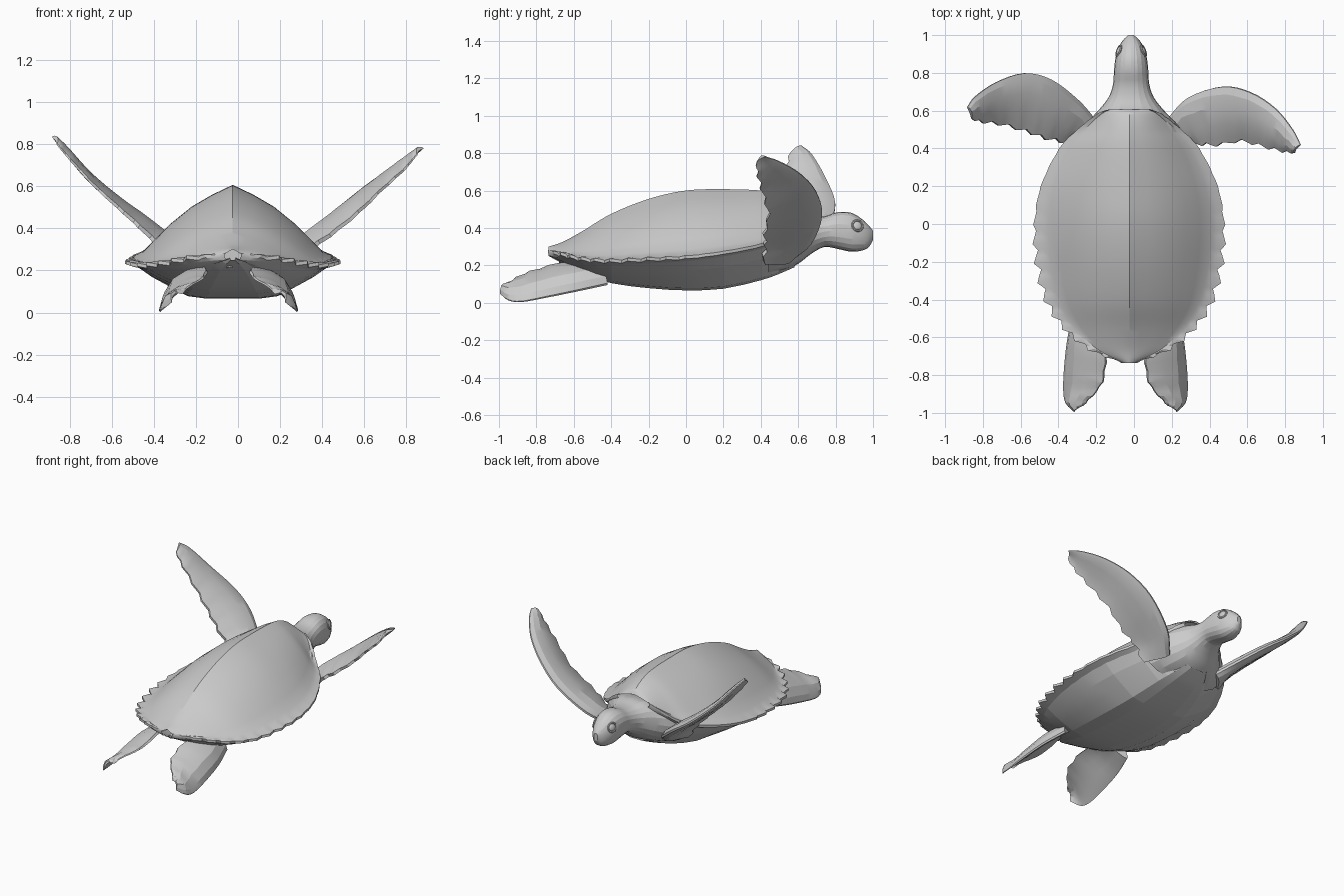
import bpy, bmesh, math
from mathutils import Vector

if "Cube" in bpy.data.objects:
    bpy.data.objects.remove(bpy.data.objects["Cube"])

CX = -0.025  # ridge line of the body


def resample(rows, sub):
    """Catmull-Rom through equal-length rows of numbers."""
    out, n = [], len(rows)
    for i in range(n - 1):
        p1, p2 = rows[i], rows[i + 1]
        p0 = rows[i - 1] if i else [2 * a - b for a, b in zip(p1, p2)]
        p3 = rows[i + 2] if i + 2 < n else [2 * b - a for a, b in zip(p1, p2)]
        for k in range(sub):
            t = k / sub
            out.append([b + 0.5 * t * ((c - a) + t * (2 * a - 5 * b + 4 * c - d + t * (3 * (b - c) + d - a)))
                        for a, b, c, d in zip(p0, p1, p2, p3)])
    out.append(list(rows[-1]))
    return out


def finish(ob, angle=32):
    bpy.ops.object.select_all(action='DESELECT')
    ob.select_set(True)
    bpy.context.view_layer.objects.active = ob
    bpy.ops.object.shade_smooth_by_angle(angle=math.radians(angle))


def loft(name, rings, closed=True, caps=True, angle=32):
    bm = bmesh.new()
    vs = [[bm.verts.new(p) for p in r] for r in rings]
    n = len(vs[0])
    for a, b in zip(vs, vs[1:]):
        for j in range(n if closed else n - 1):
            k = (j + 1) % n
            bm.faces.new((a[j], a[k], b[k], b[j]))
    if caps:
        bm.faces.new(vs[0])
        bm.faces.new(vs[-1][::-1])
    bmesh.ops.recalc_face_normals(bm, faces=bm.faces[:])
    me = bpy.data.meshes.new(name)
    bm.to_mesh(me)
    bm.free()
    ob = bpy.data.objects.new(name, me)
    bpy.context.collection.objects.link(ob)
    finish(ob, angle)
    return ob


# Shell stations: y, half width, rim z, ridge z, belly z
body = [(-.735, .035, .28, .30, .25), (-.66, .20, .265, .325, .21), (-.55, .335, .24, .385, .155),
        (-.4, .435, .23, .475, .105), (-.2, .485, .238, .555, .078), (0, .50, .25, .60, .066),
        (.2, .468, .275, .607, .075), (.4, .37, .315, .60, .12), (.5, .275, .36, .578, .155),
        (.58, .175, .44, .535, .19), (.605, .12, .475, .505, .2)]
dome = [(.9, -.028, 0), (1, -.016, 0), (1, 0, 0), (.93, .004, .03), (.86, 0, .1), (.75, 0, .26),
        (.6, 0, .47), (.4, 0, .70), (.2, 0, .865)]
shell_rings, belly_rings = [], []
for i, (y, w, rim, ridge, zb) in enumerate(resample(body, 6)):
    # saw-toothed rim growing towards the rear
    amp = 0.034 * min(1, max(0.1, (0.15 - y) / 0.35))
    tooth = amp * (0.6 - (i % 3) / 2) * min(1, w / .2)
    half = []
    for t, dz, f in dome:
        edge = t > .95
        half.append((t * w + (tooth if edge else 0), y - (abs(tooth) * .5 if edge else 0),
                     rim + dz + (ridge - rim) * f + (tooth * .3 if edge else 0)))
    shell_rings.append([(CX + x, yy, z) for x, yy, z in half] + [(CX, y, ridge)]
                       + [(CX - x, yy, z) for x, yy, z in half[::-1]])
    # belly section hanging under the rim
    top = rim - .026
    under = [(.91 * w, top), (.77 * w, top + (zb - top) * .33), (.6 * w, top + (zb - top) * .64),
             (.43 * w, zb + .012), (.25 * w, zb)]
    belly_rings.append([(CX + x, y, z) for x, z in under] + [(CX, y, zb)]
                       + [(CX - x, y, z) for x, z in under[::-1]])
loft("shell", shell_rings, closed=False, caps=False, angle=28)
loft("belly", belly_rings[:-6:3], closed=False, caps=False, angle=7)

# Shoulders, neck and head
head = [(.44, .30, .145, .42), (.52, .25, .17, .455), (.60, .175, .208, .472), (.67, .12, .262, .46),
        (.74, .096, .298, .462), (.81, .091, .288, .484), (.88, .083, .273, .482),
        (.935, .066, .278, .452), (.975, .042, .295, .415), (1.0, .014, .335, .385)]
rings = []
for y, w, lo, hi in resample(head, 3):
    c, h = (lo + hi) / 2, (hi - lo) / 2
    ring = []
    for k in range(20):
        a = k * math.tau / 20
        s, co = math.sin(a), math.cos(a)
        ring.append((-.015 + w * math.copysign(abs(co) ** .85, co), y, c + h * math.copysign(abs(s) ** .9, s)))
    rings.append(ring)
loft("head_and_neck", rings, angle=14)

# Eyes with lids
for s, side in ((1, "right"), (-1, "left")):
    loc = Vector((-.015 + s * .066, .917, .412))
    rot = Vector((s, .38, .28)).to_track_quat('Z', 'Y').to_euler()
    bpy.ops.mesh.primitive_uv_sphere_add(segments=14, ring_count=8, radius=.024, location=loc, rotation=rot)
    bpy.context.object.name = side + "_eye"
    bpy.context.object.scale = (1, 1, .4)
    finish(bpy.context.object)
    bpy.ops.mesh.primitive_torus_add(major_segments=14, minor_segments=6, major_radius=.029,
                                     minor_radius=.006, location=loc, rotation=rot)
    bpy.context.object.name = side + "_eyelid"
    finish(bpy.context.object)


def flipper(name, rows, sub, tooth, camber, mirror_at=None):
    """rows: leading edge xyz, trailing edge xyz, thickness."""
    pts = resample(rows, sub)
    rings = []
    for i, r in enumerate(pts):
        a, b = max(i - 1, 0), min(i + 1, len(pts) - 1)
        L, T, th = Vector(r[:3]), Vector(r[3:6]), r[6]
        mid = lambda q: (Vector(q[:3]) + Vector(q[3:6])) / 2
        nrm = (mid(pts[b]) - mid(pts[a])).cross(T - L).normalized()
        if nrm.z < 0:
            nrm = -nrm
        T = T + (T - L).normalized() * tooth * ((i % 3) - 1) * min(1, (T - L).length / .15)
        up, dn = [], []
        for t, f in ((0, .2), (.12, .75), (.35, 1), (.65, .75), (.88, .45), (1, .3)):
            p = L.lerp(T, t) + nrm * camber * 4 * t * (1 - t)
            up.append(p + nrm * th * f / 2)
            dn.append(p - nrm * th * f / 2)
        rings.append(up + dn[::-1])
    if mirror_at is not None:
        rings = [[(2 * mirror_at - p.x, p.y, p.z) for p in r] for r in rings]
    loft(name, rings, angle=18)


# Front flippers, each in its own pose
flipper("right_front_flipper", [
    (.18, .56, .23, .27, .41, .21, .08), (.29, .67, .32, .34, .425, .30, .07),
    (.47, .727, .47, .44, .42, .37, .06), (.62, .695, .595, .57, .44, .475, .05),
    (.75, .61, .69, .69, .41, .59, .04), (.84, .50, .755, .79, .385, .68, .032),
    (.882, .42, .782, .85, .375, .75, .02)], 4, .010, .015)
flipper("left_front_flipper", [
    (-.2, .55, .24, -.32, .42, .23, .08), (-.3, .66, .32, -.37, .435, .31, .07),
    (-.44, .765, .43, -.47, .455, .41, .06), (-.58, .798, .53, -.57, .49, .50, .05),
    (-.73, .75, .66, -.69, .525, .61, .04), (-.84, .675, .79, -.80, .54, .73, .032),
    (-.882, .62, .838, -.86, .555, .80, .02)], 4, .010, .01)

# Rear flippers
rear = [(.21, -.42, .10, .04, -.50, .20, .06), (.255, -.58, .065, .06, -.63, .215, .055),
        (.277, -.75, .03, .065, -.78, .18, .045), (.283, -.88, .006, .09, -.86, .155, .03),
        (.27, -.95, .015, .15, -.93, .12, .025), (.225, -.995, .05, .175, -.96, .09, .015)]
flipper("right_rear_flipper", rear, 3, .006, .03)
flipper("left_rear_flipper", rear, 3, .006, .03, mirror_at=-.045)

# Tail
loft("tail", [[(-.04 + r * math.cos(k * math.tau / 8), y, z + .7 * r * math.sin(k * math.tau / 8))
               for k in range(8)] for y, z, r in ((-.48, .18, .07), (-.58, .205, .045), (-.68, .225, .015))])
